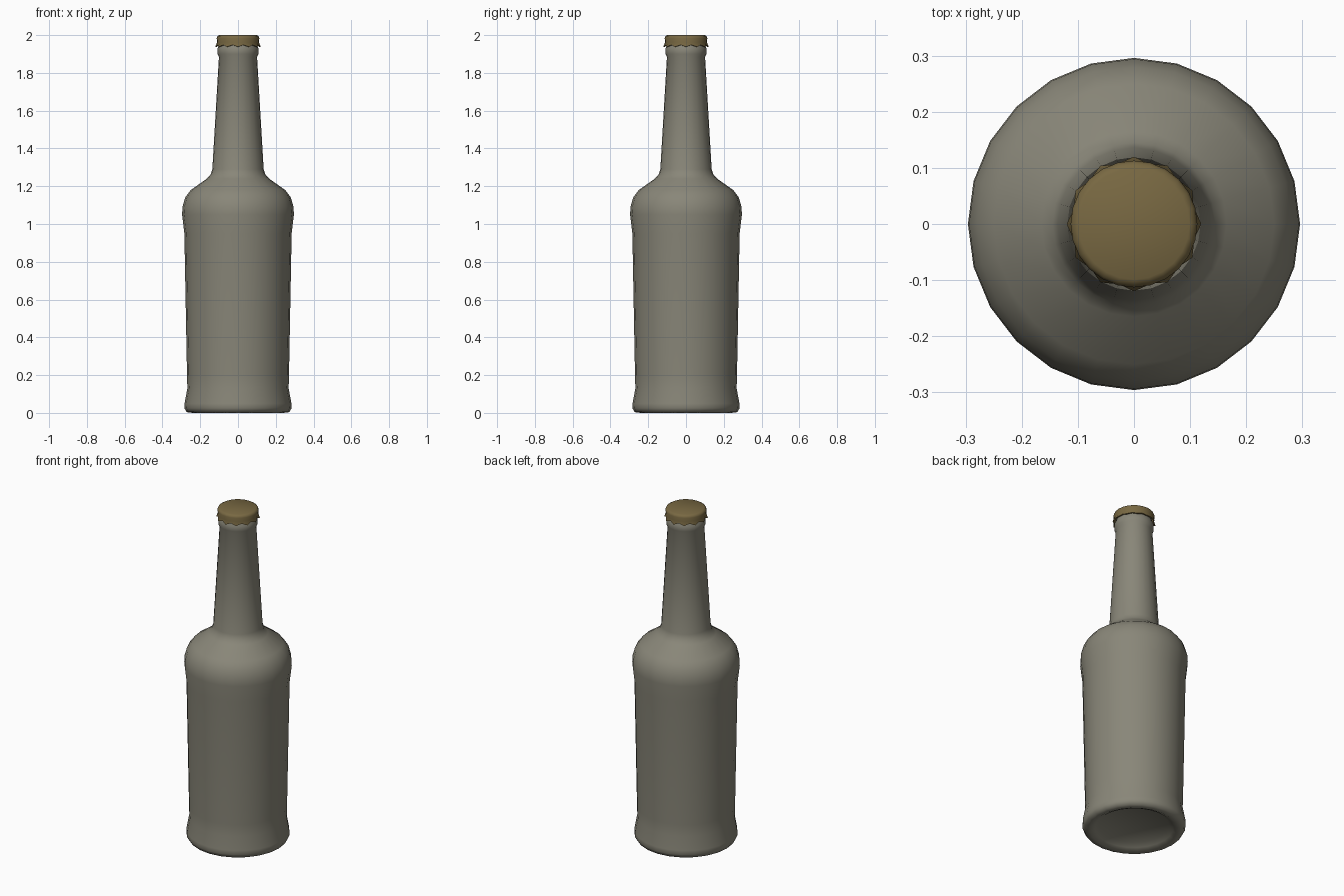
import bpy, bmesh, math

SIDES = 24

if "Cube" in bpy.data.objects:
    bpy.data.objects.remove(bpy.data.objects["Cube"])


def material(name, color):
    m = bpy.data.materials.new(name)
    m.use_nodes = True
    m.diffuse_color = color
    m.node_tree.nodes["Principled BSDF"].inputs["Base Color"].default_value = color
    return m


def lathe(name, profile, mat, angle, shape=lambda ring, i, r, z: (r, z)):
    """Turn a (radius, height) profile around z; radius 0 closes to a point."""
    bm = bmesh.new()
    rings = []
    for k, (r, z) in enumerate(profile):
        if r == 0:
            rings.append([bm.verts.new((0, 0, z))] * SIDES)
            continue
        ring = []
        for i in range(SIDES):
            a = math.tau * i / SIDES
            rr, zz = shape(k, i, r, z)
            ring.append(bm.verts.new((rr * math.cos(a), rr * math.sin(a), zz)))
        rings.append(ring)
    for low, high in zip(rings, rings[1:]):
        for i in range(SIDES):
            j = (i + 1) % SIDES
            bm.faces.new(dict.fromkeys((low[i], low[j], high[j], high[i])))
    bmesh.ops.recalc_face_normals(bm, faces=bm.faces)
    mesh = bpy.data.meshes.new(name)
    bm.to_mesh(mesh)
    bm.free()
    mesh.materials.append(mat)
    obj = bpy.data.objects.new(name, mesh)
    bpy.context.collection.objects.link(obj)
    bpy.ops.object.select_all(action="DESELECT")
    obj.select_set(True)
    bpy.context.view_layer.objects.active = obj
    bpy.ops.object.shade_smooth_by_angle(angle=math.radians(angle))
    return obj


glass = material("grey glass", (0.25, 0.24, 0.19, 1))
brass = material("dull brass", (0.19, 0.14, 0.055, 1))

# Bottle: recessed base, foot, body, shoulder, neck and lip ring
lathe("bottle", [
    (0, 0.035), (0.19, 0.03), (0.215, 0.012), (0.24, 0.0), (0.272, 0.004),
    (0.284, 0.025), (0.283, 0.05), (0.268, 0.13), (0.27, 0.2), (0.284, 0.95),
    (0.296, 1.05), (0.294, 1.09), (0.28, 1.14), (0.25, 1.18), (0.165, 1.24),
    (0.145, 1.262), (0.136, 1.29), (0.101, 1.885), (0.108, 1.9),
    (0.108, 1.93), (0.1, 1.945), (0.095, 1.975), (0, 1.975)], glass, 60)


# Crown cap: the skirt flares out at every other vertex
def crimp(ring, i, r, z):
    if ring > 1:
        return r, z
    return (r + 0.007, z) if i % 2 == 0 else (r - 0.003, z + 0.01)


lathe("crown_cap", [
    (0.106, 1.937), (0.113, 1.938), (0.111, 1.962), (0.113, 1.984),
    (0.109, 1.994), (0.099, 2.0), (0, 2.0)], brass, 40, crimp)
